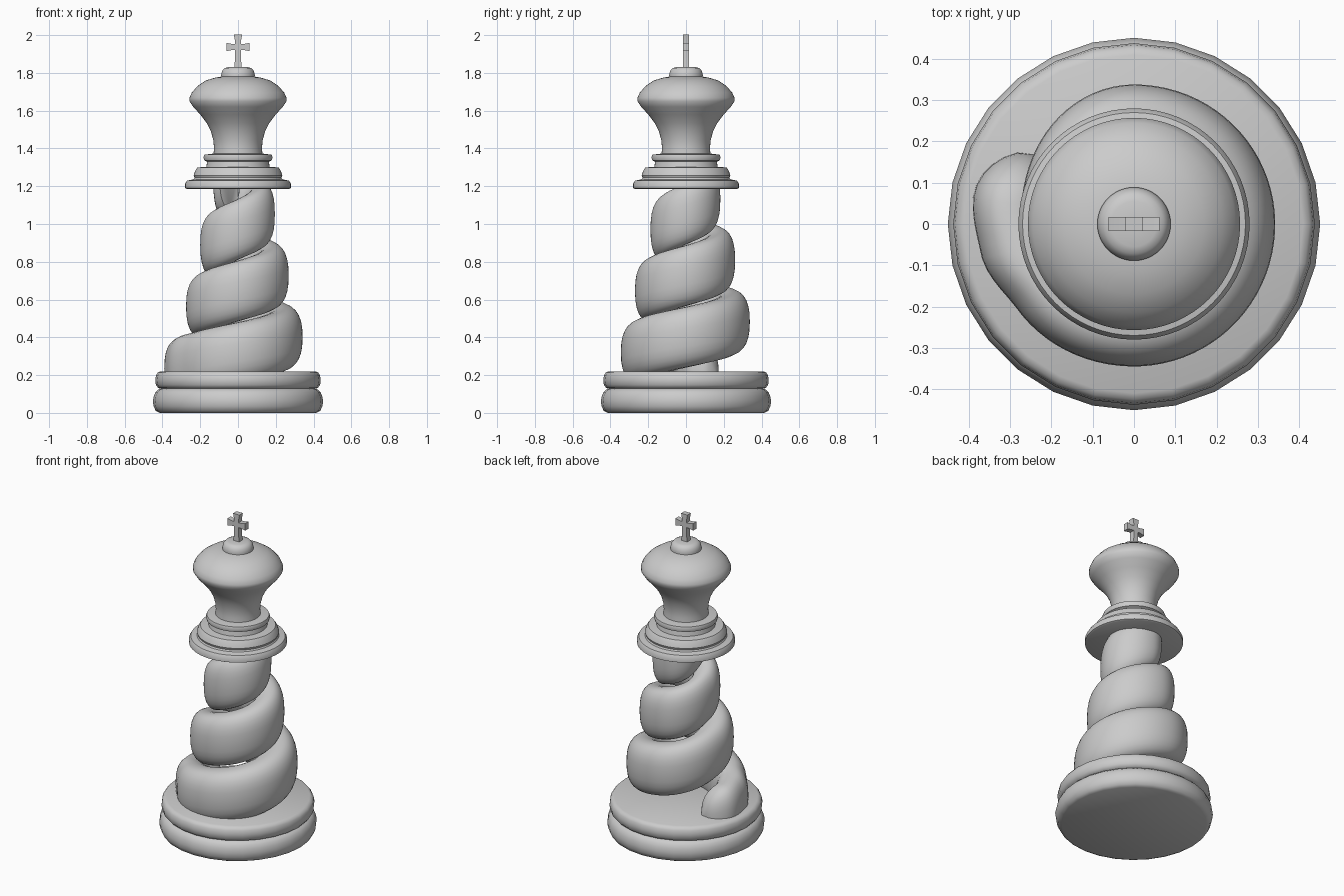
import bpy, bmesh, math

if "Cube" in bpy.data.objects:
    bpy.data.objects.remove(bpy.data.objects["Cube"])


def finish(name, bm, angle=40):
    bmesh.ops.recalc_face_normals(bm, faces=bm.faces)
    me = bpy.data.meshes.new(name)
    bm.to_mesh(me)
    bm.free()
    ob = bpy.data.objects.new(name, me)
    bpy.context.collection.objects.link(ob)
    bpy.ops.object.select_all(action='DESELECT')
    ob.select_set(True)
    bpy.context.view_layer.objects.active = ob
    bpy.ops.object.shade_smooth_by_angle(angle=math.radians(angle))
    return ob


def skin(bm, rings):
    """Bridge closed rings of points and cap both ends."""
    vs = [[bm.verts.new(p) for p in ring] for ring in rings]
    n = len(vs[0])
    for a, b in zip(vs, vs[1:]):
        for i in range(n):
            j = (i + 1) % n
            bm.faces.new((a[i], a[j], b[j], b[i]))
    bm.faces.new(vs[0])
    bm.faces.new(vs[-1])


def lathe(name, profile, segments):
    bm = bmesh.new()
    skin(bm, [[(r * math.cos(2 * math.pi * i / segments),
                r * math.sin(2 * math.pi * i / segments), z)
               for i in range(segments)] for r, z in profile])
    return finish(name, bm)


# Two stacked base discs
lathe("base_lower", [(.415, 0), (.435, .01), (.447, .035), (.451, .065), (.445, .09),
                     (.437, .11), (.42, .125), (.40, .13)], 28)
lathe("base_upper", [(.40, .125), (.422, .132), (.435, .148), (.438, .175),
                     (.434, .2), (.425, .213), (.41, .22)], 28)

# Spiral body: (turns, outer radius) measured from the left side, rising anticlockwise
KEYS = [(-.1, .37), (-.03, .395), (.03, .378), (.1, .35), (.25, .345), (.5, .342),
        (.75, .338), (1, .275), (1.25, .27), (1.5, .268), (1.75, .26), (2, .2),
        (2.25, .188), (2.5, .195), (2.75, .182), (3, .13), (3.1, .12)]


def outer_radius(t):
    for (t0, r0), (t1, r1) in zip(KEYS, KEYS[1:]):
        if t <= t1:
            f = (t - t0) / (t1 - t0)
            return r0 + (r1 - r0) * f * f * (3 - 2 * f)
    return KEYS[-1][1]


def superellipse(v, power=2 / 2.5):
    return math.copysign(abs(v) ** power, v)


bm = bmesh.new()
rings = []
STEPS, SIDES = 260, 28
for k in range(STEPS + 1):
    t = -.1 + 3.2 * k / STEPS
    ang = math.pi + 2 * math.pi * t
    w = min(.11, .095 + .1 * max(t, 0)) - .014 * max(t, 0)
    mid = outer_radius(t) - w
    # rounded start of the ribbon
    f = min(1, (t + .1) / .07)
    s = max(.08, math.sqrt(1 - (1 - f) ** 2))
    z = .238 + .326 * t
    ring = []
    for i in range(SIDES):
        a = 2 * math.pi * i / SIDES
        u = mid + w * s * superellipse(math.cos(a))
        ring.append((u * math.cos(ang), u * math.sin(ang),
                     z + .161 * s * superellipse(math.sin(a))))
    rings.append(ring)
skin(bm, rings)
finish("spiral_body", bm, 50)

# Stepped collar
lathe("collar", [(.27, 1.185), (.28, 1.19), (.28, 1.213), (.27, 1.23), (.235, 1.236),
                 (.23, 1.245), (.235, 1.258), (.225, 1.285), (.215, 1.299), (.168, 1.303),
                 (.163, 1.33), (.178, 1.336), (.183, 1.352), (.178, 1.367), (.13, 1.373)], 64)

# Flared head with domed top
lathe("head", [(.13, 1.365), (.127, 1.40), (.13, 1.44), (.143, 1.49), (.166, 1.535),
               (.20, 1.58), (.237, 1.62), (.257, 1.65), (.257, 1.668), (.245, 1.695),
               (.215, 1.73), (.17, 1.76), (.12, 1.775), (.08, 1.782)], 64)
lathe("head_button", [(.088, 1.77), (.089, 1.79), (.084, 1.81), (.072, 1.825),
                      (.055, 1.83), (.02, 1.832)], 48)

# Cross finial with slightly flared arms
bm = bmesh.new()
ARMS = [((0, 1), .022, .065), ((0, -1), .022, .13), ((1, 0), .022, .062), ((-1, 0), .022, .062)]
for (dx, dz), flare, length in ARMS:
    arm = []
    for d, h in ((0, .015), (length * .5, .016), (length, flare)):
        arm.append([(dx * d + dz * h * sx, .017 * sy, 1.937 + dz * d + dx * h * sx)
                    for sx, sy in ((-1, -1), (1, -1), (1, 1), (-1, 1))])
    skin(bm, arm)
finish("cross_finial", bm, 20)
